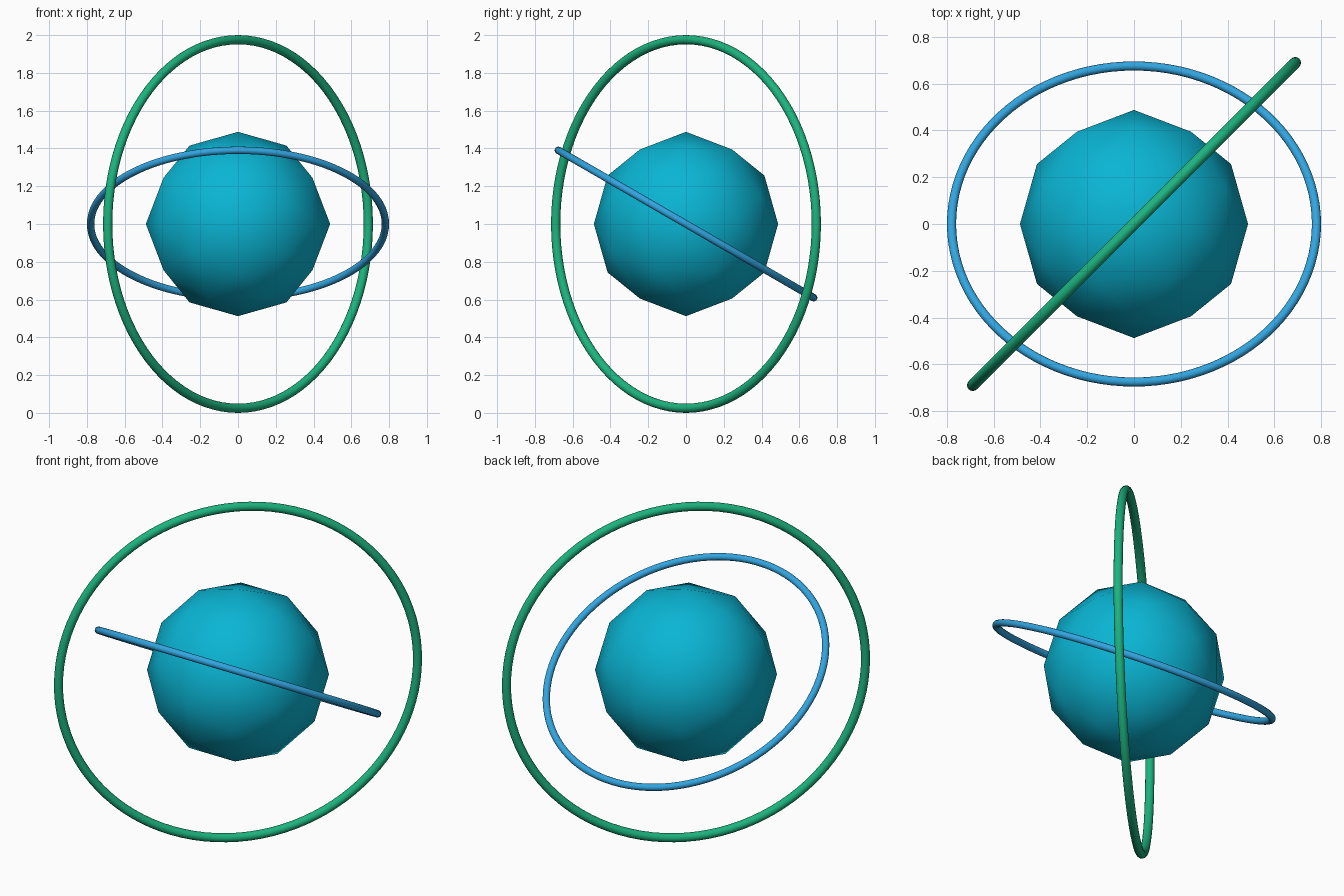
import bpy, bmesh, math
from mathutils import Vector, Matrix

if "Cube" in bpy.data.objects:
    bpy.data.objects.remove(bpy.data.objects["Cube"])

UNIT = 2 / 4.1                      # core radius, scaled so the tall ring is 2 high
CENTRE = Vector((0, 0, 1))


def material(name, rgb):
    mat = bpy.data.materials.new(name)
    lin = [c / 255 / 12.92 if c < 11 else ((c / 255 + 0.055) / 1.055) ** 2.4 for c in rgb]
    mat.diffuse_color = (*lin, 1)
    mat.use_nodes = True
    mat.node_tree.nodes["Principled BSDF"].inputs["Base Color"].default_value = mat.diffuse_color
    return mat


def add_object(name, bm, mat):
    bmesh.ops.recalc_face_normals(bm, faces=bm.faces)
    for f in bm.faces:
        f.smooth = True
    mesh = bpy.data.meshes.new(name)
    bm.to_mesh(mesh)
    bm.free()
    mesh.materials.append(mat)
    obj = bpy.data.objects.new(name, mesh)
    obj.location = CENTRE
    bpy.context.collection.objects.link(obj)
    return obj


def ring(name, major, minor, rotation, mat, segments=100, sides=16):
    # Sweep a small circle around z, then tilt the whole ring
    bm = bmesh.new()
    loops = []
    for i in range(segments):
        turn = Matrix.Rotation(math.tau * i / segments, 3, 'Z')
        loops.append([bm.verts.new(rotation @ turn @ Vector((
            major + minor * math.cos(math.tau * j / sides), 0,
            minor * math.sin(math.tau * j / sides)))) for j in range(sides)])
    for i in range(segments):
        a, b = loops[i], loops[(i + 1) % segments]
        for j in range(sides):
            k = (j + 1) % sides
            bm.faces.new((a[j], b[j], b[k], a[k]))
    return add_object(name, bm, mat)


# Core: axis-aligned icosahedron, each edge split once and pushed out to the sphere
phi = (1 + math.sqrt(5)) / 2
corners = []
for s in (-1, 1):
    for t in (-phi, phi):
        corners += [Vector((s, 0, t)), Vector((0, t, s)), Vector((t, s, 0))]
points = list(corners)
for i, a in enumerate(corners):
    for b in corners[i + 1:]:
        if (a - b).length < 2.1:
            points.append(a + b)
bm = bmesh.new()
for p in points:
    bm.verts.new(p.normalized() * UNIT)
bmesh.ops.convex_hull(bm, input=bm.verts)
add_object("core", bm, material("cyan", (10, 181, 212)))

# Inner ring, tilted down towards the back
ring("inner_ring", 1.6 * UNIT, 0.04 * UNIT,
     Matrix.Rotation(math.radians(-30), 3, 'X'), material("sky blue", (50, 165, 224)))

# Outer ring, upright on the diagonal
ring("outer_ring", 2 * UNIT, 0.05 * UNIT,
     Matrix.Rotation(math.radians(45), 3, 'Z') @ Matrix.Rotation(math.radians(90), 3, 'X'),
     material("green", (28, 180, 127)))
